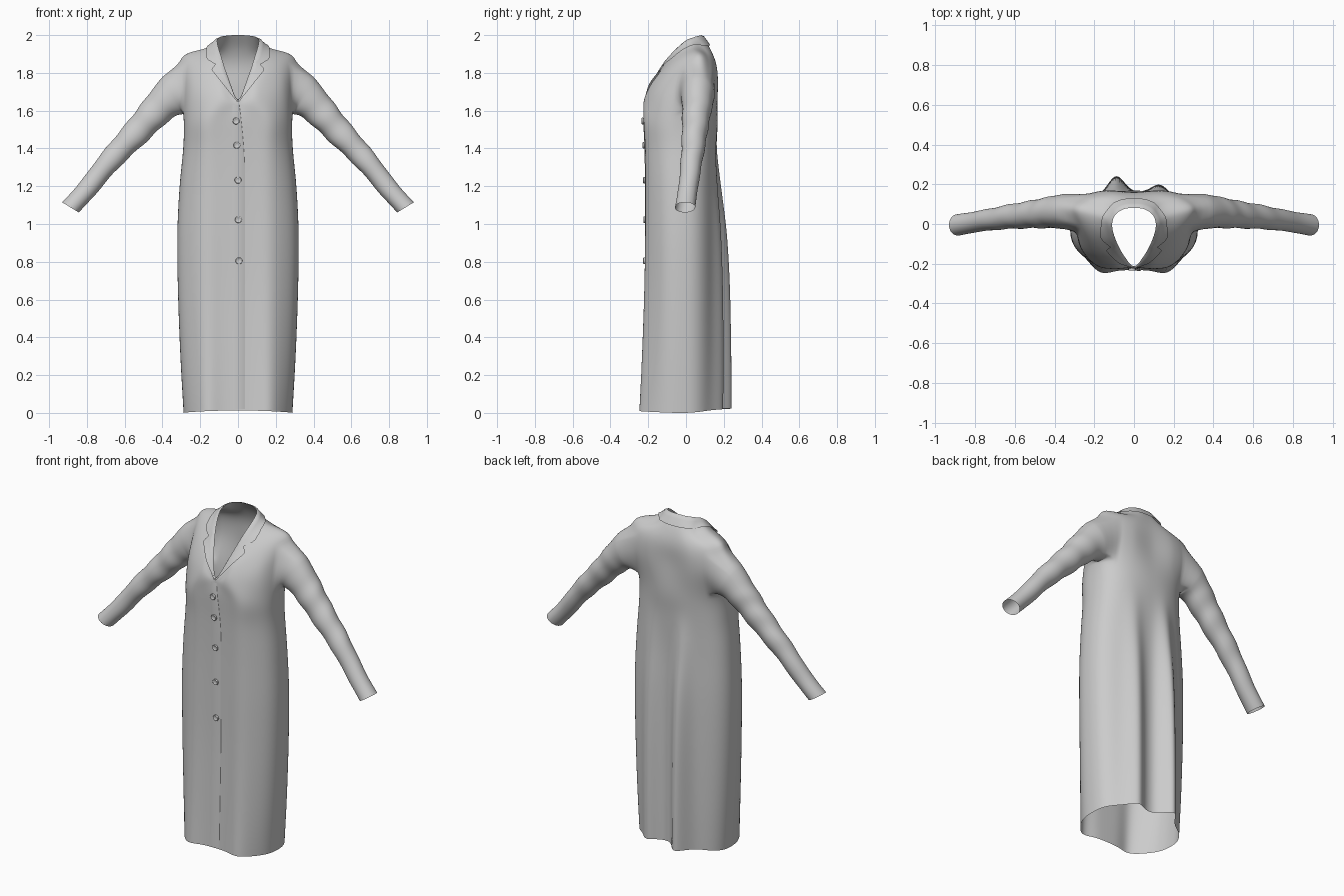
import bpy, bmesh, math
from mathutils import Vector
from mathutils.bvhtree import BVHTree

if "Cube" in bpy.data.objects:
    bpy.data.objects.remove(bpy.data.objects["Cube"])

N, SUB = 96, 4


def spline(keys, u, closed=False):
    """Catmull-Rom through a list of vectors, u in key units."""
    n = len(keys)
    i = int(math.floor(u)) if closed else min(int(u), n - 2)
    t = u - i
    get = (lambda k: keys[k % n]) if closed else (lambda k: keys[max(0, min(n - 1, k))])
    a, b, c, d = (get(i + k) for k in (-1, 0, 1, 2))
    return 0.5 * (2 * b + (c - a) * t + (2 * a - 5 * b + 4 * c - d) * t * t
                  + (3 * b - a - 3 * c + d) * t ** 3)


def bump(x, x0, s):
    return math.exp(-((x - x0) / s) ** 2)


def finish(bm, name, subsurf=0):
    bmesh.ops.recalc_face_normals(bm, faces=bm.faces)
    for f in bm.faces:
        f.smooth = True
    me = bpy.data.meshes.new(name)
    bm.to_mesh(me)
    bm.free()
    ob = bpy.data.objects.new(name, me)
    bpy.context.collection.objects.link(ob)
    if subsurf:
        m = ob.modifiers.new("smooth", 'SUBSURF')
        m.levels = m.render_levels = subsurf
    return ob


# --- skirt and torso rings: z, half width, front y, back y, back fold, front bulge
LOWER = [(0.0, .288, -.232, .160, .088, .036), (0.3, .305, -.224, .162, .085, .026),
         (0.65, .318, -.215, .162, .078, .020), (0.95, .321, -.213, .160, .062, .016),
         (1.2, .309, -.213, .156, .034, .014), (1.4, .290, -.216, .160, .006, .016),
         (1.55, .287, -.222, .168, 0, .020)]


def lower_ring(z, w, yf, yb, fold, bulge):
    pts, ym, n = [], -.02, 2.5
    for j in range(N):
        a = math.radians(-90 + 360 * j / N)
        c, s = math.cos(a), math.sin(a)
        r = (abs(c) ** n + abs(s) ** n) ** (-1 / n)
        x = w * c * r
        if s < 0:
            y = ym + (ym - yf) * s * r - bulge * (bump(x, .17, .07) + bump(x, -.17, .07))
        else:
            y = ym + (yb - ym) * s * r + fold * (bump(x, -.09, .055) + .55 * bump(x, .13, .055))
        lift = s * s * (.025 if s > 0 else .013) if z == 0 else 0
        pts.append(Vector((x, y, z + lift)))
    return pts


# --- upper rings: half outlines from front centre to back centre
UPPER = [
    [(0, -.217, 1.62), (.11, -.218, 1.66), (.245, -.125, 1.70), (.305, .04, 1.72),
     (.27, .13, 1.72), (.15, .168, 1.72), (0, .16, 1.72)],
    [(0, -.216, 1.64), (.10, -.185, 1.74), (.22, -.075, 1.83), (.30, .06, 1.88),
     (.25, .125, 1.86), (.14, .16, 1.84), (0, .158, 1.84)],
    [(0, -.215, 1.65), (.07, -.165, 1.765), (.13, -.07, 1.885), (.17, .03, 1.93),
     (.13, .10, 1.92), (.07, .125, 1.925), (0, .13, 1.925)],
    [(0, -.213, 1.66), (.05, -.16, 1.77), (.09, -.085, 1.89), (.11, -.01, 1.965),
     (.095, .045, 1.99), (.05, .075, 1.998), (0, .08, 2.0)]]


def upper_ring(half):
    keys = [Vector(p) for p in half]
    keys += [Vector((-p[0], p[1], p[2])) for p in half[-2:0:-1]]
    return [spline(keys, 12 * j / N, True) for j in range(N)]


rings = [lower_ring(*r) for r in LOWER] + [upper_ring(h) for h in UPPER]
rows = (len(rings) - 1) * SUB + 1
bm = bmesh.new()
grid = [[bm.verts.new(spline([r[j] for r in rings], i / SUB)) for j in range(N)]
        for i in range(rows)]

# --- body faces, leaving the two armholes open
R0, R1, C0, C1 = (len(LOWER) - 1) * SUB + 1, (len(LOWER) - 1) * SUB + 7, 20, 35
for i in range(rows - 1):
    for j in range(N):
        k = j if j < N // 2 else N - 1 - j
        if not (R0 <= i < R1 and C0 <= k < C1):
            q = (j + 1) % N
            bm.faces.new((grid[i][j], grid[i][q], grid[i + 1][q], grid[i + 1][j]))

# --- sleeves: centre x y z, radius in y, radius across, across-direction x z
SLEEVE = [Vector(s) for s in [
    (.34, .062, 1.685, .092, .116, .45, .89), (.40, .06, 1.632, .083, .092, .74, .67),
    (.465, .053, 1.565, .076, .080, .77, .64), (.535, .046, 1.487, .069, .072, .78, .63),
    (.62, .037, 1.398, .063, .064, .77, .64), (.705, .025, 1.303, .057, .057, .76, .65),
    (.80, .010, 1.183, .053, .052, .78, .62), (.887, -.005, 1.088, .055, .052, .85, .52)]]
for side in (1, -1):
    idx = [(R0, c) for c in range(C0, C1)] + [(r, C1) for r in range(R0, R1)]
    idx += [(R1, c) for c in range(C1, C0, -1)] + [(r, C0) for r in range(R1, R0, -1)]
    loop = [grid[r][c if side > 0 else N - c] for r, c in idx]
    ys, zs = [v.co.y for v in loop], [v.co.z for v in loop]
    yc, zc = (min(ys) + max(ys)) / 2, (min(zs) + max(zs)) / 2
    hy, hz = max(ys) - yc, max(zs) - zc
    angles = [math.atan2((v.co.z - zc) / hz, (v.co.y - yc) / hy) for v in loop]
    prev = loop
    steps = (len(SLEEVE) - 1) * SUB
    for i in range(steps + 1):
        x, y, z, ry, rn, nx, nz = spline(SLEEVE, i / SUB)
        ring = []
        for a in angles:
            # soft creases along the arm
            k = 1 + .045 * math.sin(i * 1.15 + 1.5 * math.cos(a)) * math.sin(math.pi * i / steps)
            u, v = ry * k * math.cos(a), rn * k * math.sin(a)
            ring.append(bm.verts.new((side * (x + nx * v), y + u, z + nz * v)))
        for j in range(len(ring)):
            q = (j + 1) % len(ring)
            bm.faces.new((prev[j], prev[q], ring[q], ring[j]))
        prev = ring
bm.normal_update()
tree = BVHTree.FromBMesh(bm)
rim = [v.co.copy() for v in grid[-1]]
finish(bm, "coat_body", 1)


def snap(p, off):
    """Nearest point on the coat, lifted outwards."""
    co, n, _, _ = tree.find_nearest(p)
    if n.dot(co - Vector((0, 0, 1.5))) < 0:
        n = -n
    return co + n * off


# --- notched lapels and collar: angle, outer edge point
EDGE = [(-90, (.004, -.222, 1.645)), (-66, (.075, -.20, 1.735)), (-44, (.145, -.14, 1.825)),
        (-37, (.118, -.12, 1.85)), (-33, (.168, -.08, 1.875)), (-18, (.165, -.02, 1.905)),
        (5, (.15, .04, 1.935)), (45, (.10, .105, 1.94)), (70, (.05, .118, 1.94)),
        (90, (0, .122, 1.94))]


def edge_point(deg):
    for (a, p), (b, q) in zip(EDGE, EDGE[1:]):
        if deg <= b:
            return Vector(p).lerp(Vector(q), (deg - a) / (b - a))


bm = bmesh.new()
ROWS = 5
cols = []
for j in range(N + 1):
    k = j if j <= N // 2 else N - j
    out = edge_point(-90 + 360 * k / N)
    if j > N // 2:
        out.x = -out.x
    inner = rim[j % N]
    col = [bm.verts.new(inner)]
    for r in range(1, ROWS + 1):
        t = r / ROWS
        col.append(bm.verts.new(snap(inner.lerp(out, t), .009)))
    cols.append(col)
for a, b in zip(cols, cols[1:]):
    for r in range(ROWS):
        bm.faces.new((a[r], b[r], b[r + 1], a[r + 1]))
finish(bm, "collar_and_lapels")


def front_point(x, z, off):
    co = tree.ray_cast(Vector((x, -1, z)), Vector((0, 1, 0)))[0]
    return co + Vector((0, -off, 0))


# --- overlapping front edge
bm = bmesh.new()
strip = []
for i in range(41):
    t = i / 40
    z = .02 + 1.61 * t
    w = .035 - .028 * max(0, (z - 1.3) / .33) ** 1.5
    strip.append([bm.verts.new(front_point(x, z, o))
                  for x, o in ((-.03, .0005), (w - .004, .004), (w, .0005))])
for a, b in zip(strip, strip[1:]):
    for r in range(2):
        bm.faces.new((a[r], a[r + 1], b[r + 1], b[r]))
finish(bm, "front_edge")

# --- buttons with a dished face
for x, z in ((-.01, 1.545), (-.006, 1.417), (0, 1.232), (.002, 1.023), (.005, .805)):
    bm = bmesh.new()
    c = front_point(x, z, 0)
    prof = [(.014, 0), (.018, .005), (.018, .010), (.015, .013), (.011, .010), (.004, .009)]
    loops = [[bm.verts.new(c + Vector((r * math.cos(a), -h, r * math.sin(a))))
              for a in (2 * math.pi * k / 20 for k in range(20))] for r, h in prof]
    for p, q in zip(loops, loops[1:]):
        for k in range(20):
            bm.faces.new((p[k], p[(k + 1) % 20], q[(k + 1) % 20], q[k]))
    bm.faces.new(loops[-1])
    finish(bm, "button")
